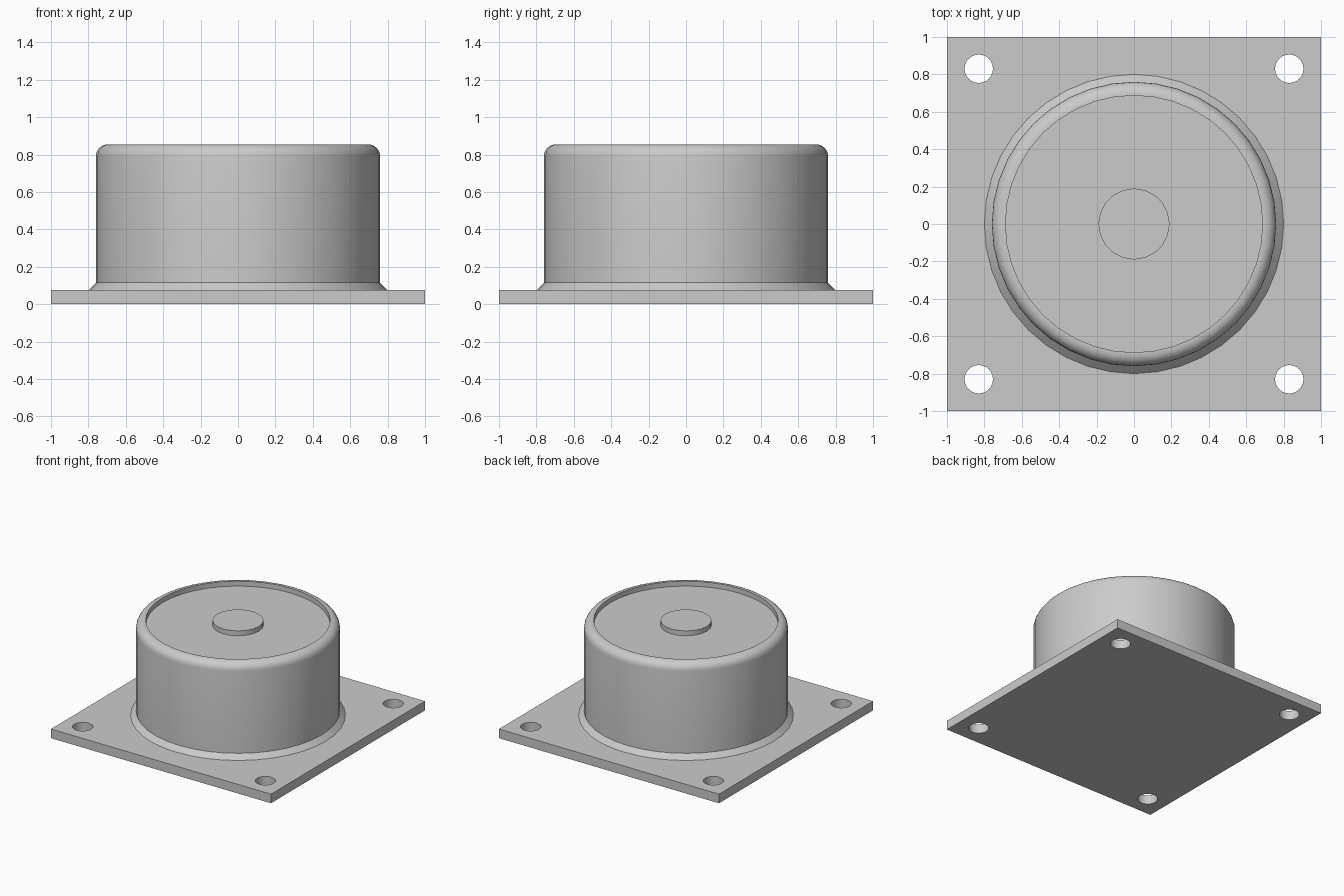
import bpy, bmesh
from math import sin, cos, pi, radians

cube = bpy.data.objects.get("Cube")
if cube:
    bpy.data.objects.remove(cube, do_unlink=True)

SIDES = 40
PLATE_TOP = 0.075
TOP = 0.855

grey = bpy.data.materials.new("plain grey")
grey.use_nodes = True
colour = (0.6, 0.6, 0.6, 1)
grey.diffuse_color = colour
grey.node_tree.nodes["Principled BSDF"].inputs["Base Color"].default_value = colour


def add_object(name, bm):
    mesh = bpy.data.meshes.new(name)
    bm.to_mesh(mesh)
    bm.free()
    mesh.materials.append(grey)
    obj = bpy.data.objects.new(name, mesh)
    bpy.context.collection.objects.link(obj)
    return obj


def smooth(obj):
    bpy.ops.object.select_all(action='DESELECT')
    obj.select_set(True)
    bpy.context.view_layer.objects.active = obj
    bpy.ops.object.shade_smooth_by_angle(angle=radians(30))


def lathe(name, profile, sides):
    """Spin an (r, z) profile about z; a final r of 0 closes the top."""
    bm = bmesh.new()
    verts = [bm.verts.new((r, 0, z)) for r, z in profile]
    edges = [bm.edges.new(pair) for pair in zip(verts, verts[1:])]
    bmesh.ops.spin(bm, geom=verts + edges, cent=(0, 0, 0), axis=(0, 0, 1),
                   angle=2 * pi, steps=sides)
    bmesh.ops.remove_doubles(bm, verts=bm.verts, dist=0.0005)
    bmesh.ops.recalc_face_normals(bm, faces=bm.faces)
    obj = add_object(name, bm)
    # Open bottoms leave the outward side ambiguous, so check the top face
    if max(obj.data.polygons, key=lambda p: abs(p.normal.z)).normal.z < 0:
        obj.data.flip_normals()
    smooth(obj)
    return obj


# Square base plate
bm = bmesh.new()
bmesh.ops.create_cube(bm, size=1)
bmesh.ops.scale(bm, vec=(2, 2, PLATE_TOP), verts=bm.verts)
bmesh.ops.translate(bm, vec=(0, 0, PLATE_TOP / 2), verts=bm.verts)
plate = add_object("base_plate", bm)

# Four corner bolt holes
bm = bmesh.new()
for x in (-0.83, 0.83):
    for y in (-0.83, 0.83):
        hole = bmesh.ops.create_cone(bm, cap_ends=True, segments=24,
                                     radius1=0.076, radius2=0.076, depth=0.4)
        bmesh.ops.translate(bm, vec=(x, y, 0), verts=hole["verts"])
cutter = add_object("bolt_hole_cutter", bm)
cut = plate.modifiers.new("bolt_holes", 'BOOLEAN')
cut.object = cutter
cut.solver = 'EXACT'

# Bake the holes, then drop the cutter
evaluated = plate.evaluated_get(bpy.context.evaluated_depsgraph_get())
plate.data = bpy.data.meshes.new_from_object(evaluated)
plate.modifiers.clear()
bpy.data.objects.remove(cutter, do_unlink=True)
smooth(plate)

# Round housing: chamfered foot, straight wall, rounded rim, recessed lid
fillet = 0.065
arc = [(0.76 - fillet + fillet * cos(a), TOP - fillet + fillet * sin(a))
       for a in (i * pi / 12 for i in range(7))]
lathe("housing",
      [(0.8, PLATE_TOP), (0.76, 0.115)] + arc
      + [(0.687, TOP), (0.687, TOP - 0.04), (0, TOP - 0.04)], SIDES)

# Raised centre button
lathe("centre_button", [(0.19, TOP - 0.04), (0.19, TOP), (0, TOP)], 20)
